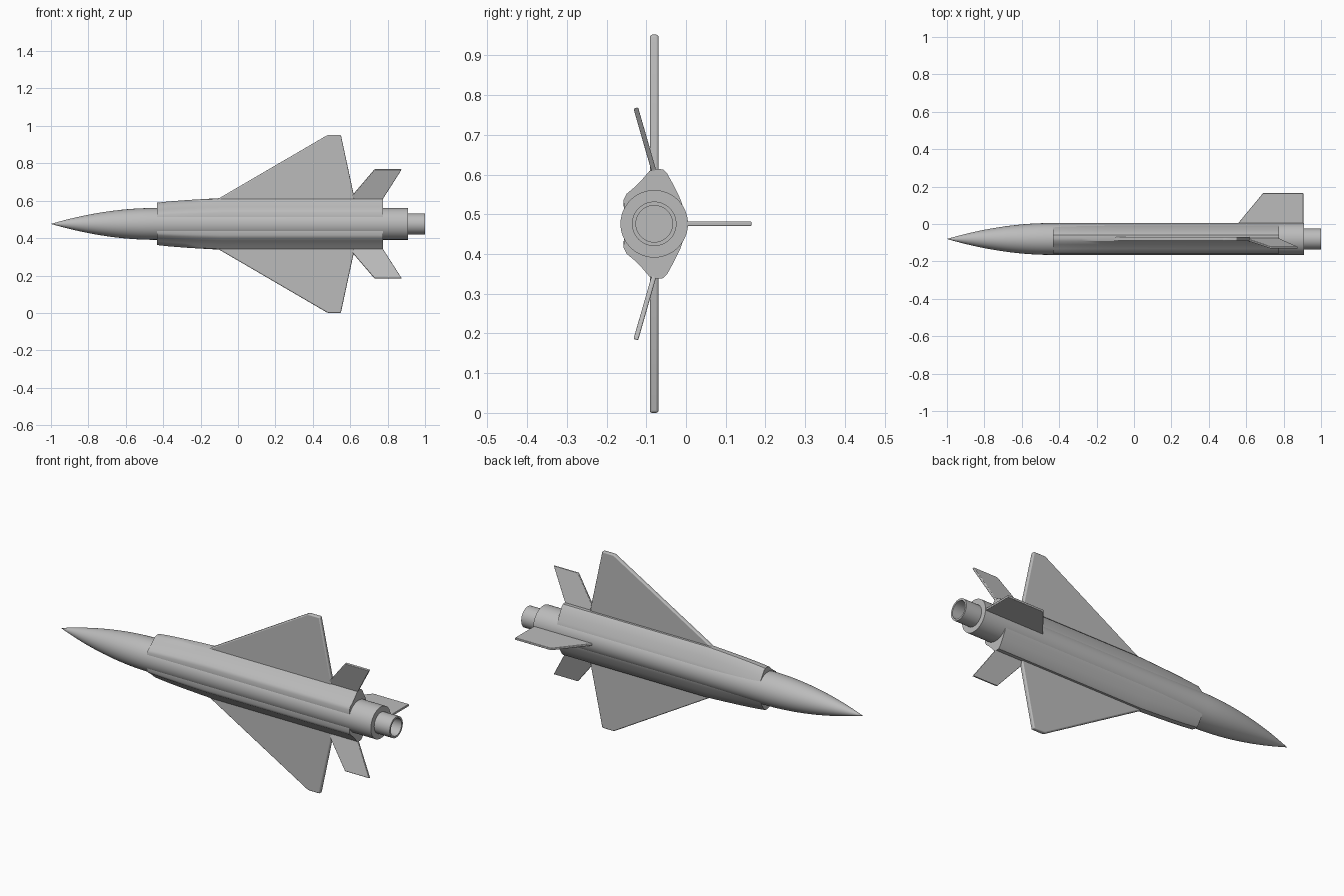
import bpy, bmesh, math
from mathutils import Vector

cube = bpy.data.objects.get("Cube")
if cube:
    bpy.data.objects.remove(cube)

AXIS = Vector((0, -0.08, 0.476))
grey = bpy.data.materials.new("plain grey")
grey.use_nodes = True
colour = (0.5, 0.5, 0.5, 1)
grey.diffuse_color = colour
grey.node_tree.nodes["Principled BSDF"].inputs["Base Color"].default_value = colour


def finish(name, bm, bevel=0, smooth=True):
    bmesh.ops.remove_doubles(bm, verts=bm.verts, dist=1e-5)
    bmesh.ops.recalc_face_normals(bm, faces=bm.faces)
    mesh = bpy.data.meshes.new(name)
    bm.to_mesh(mesh)
    bm.free()
    mesh.materials.append(grey)
    ob = bpy.data.objects.new(name, mesh)
    bpy.context.collection.objects.link(ob)
    ob.location = AXIS
    if bevel:
        mod = ob.modifiers.new("rounded edges", "BEVEL")
        mod.width, mod.segments = bevel, 3
        mod.limit_method = "ANGLE"
    if smooth:
        bpy.ops.object.select_all(action="DESELECT")
        ob.select_set(True)
        bpy.context.view_layer.objects.active = ob
        bpy.ops.object.shade_smooth_by_angle(angle=math.radians(32))
    return ob


def lathe(name, profile, sides=48):
    """Spin (x, radius) points around the long axis."""
    bm = bmesh.new()
    verts = [bm.verts.new((x, 0, r)) for x, r in profile]
    edges = [bm.edges.new(pair) for pair in zip(verts, verts[1:])]
    bmesh.ops.spin(bm, geom=verts + edges, cent=(0, 0, 0), axis=(1, 0, 0),
                   angle=math.tau, steps=sides, use_merge=True)
    return finish(name, bm)


def loft(name, rings):
    bm = bmesh.new()
    loops = [[bm.verts.new(p) for p in ring] for ring in rings]
    n = len(loops[0])
    for a, b in zip(loops, loops[1:]):
        for i in range(n):
            j = (i + 1) % n
            bm.faces.new((a[i], a[j], b[j], b[i]))
    bm.faces.new(loops[0])
    bm.faces.new(loops[-1])
    return finish(name, bm)


def fin(name, outline, thick, angle, start=0, bevel=0.003):
    """Flat plate of (x, span) points, its span turned by angle from +z."""
    span = Vector((0, math.sin(angle), math.cos(angle)))
    side = Vector((0, math.cos(angle), -math.sin(angle))) * thick / 2
    root = Vector((0, 0, start))
    bm = bmesh.new()
    a, b = ([bm.verts.new(root + Vector((x, 0, 0)) + span * s + side * k)
             for x, s in outline] for k in (-1, 1))
    bm.faces.new(a)
    bm.faces.new(b)
    for i in range(len(a)):
        j = (i + 1) % len(a)
        bm.faces.new((a[i], a[j], b[j], b[i]))
    return finish(name, bm, bevel)


# Fuselage: pointed ogive nose, then a straight tube
R = 0.085
nose = [(-1 + 0.55 * t, R * (1 - (1 - t) ** 1.9))
        for t in (i / 16 for i in range(17))]
lathe("fuselage", nose + [(0.908, R), (0.908, 0)])

# Hollow engine nozzle
lathe("nozzle", [(0.89, 0.056), (1, 0.056), (1, 0.046), (0.91, 0.046), (0.91, 0)])

# Side fairings: one lofted lozenge around the fuselage
half = [(0.075, 0.035), (0.066, 0.062), (0.05, 0.095), (0.033, 0.126),
        (0.022, 0.137), (0.005, 0.138), (-0.012, 0.133), (-0.03, 0.112),
        (-0.052, 0.09), (-0.07, 0.075), (-0.077, 0.06), (-0.076, 0.035)]
section = half + [(y, -z) for y, z in reversed(half)]
stations = [(-0.432, 0.82), (-0.37, 0.87), (-0.28, 0.92),
            (-0.18, 0.965), (-0.09, 1), (0.775, 1)]
loft("side_fairings", [[(x, y, z * s) for y, z in section] for x, s in stations])

# Delta wings and canted tailplanes, one of each per side
wing = [(-0.25, 0.05), (-0.105, 0.135), (0.48, 0.476), (0.55, 0.476),
        (0.62, 0.15), (0.62, 0.05)]
tailplane = [(0.6, -0.02), (0.6, 0.01), (0.73, 0.168), (0.875, 0.168),
             (0.775, 0.005), (0.775, -0.02)]
for label, sign in (("upper", 1), ("lower", -1)):
    turn = 0 if sign > 0 else math.pi
    fin(label + "_wing", wing, 0.022, turn, bevel=0.006)
    fin(label + "_tailplane", tailplane, 0.012,
        turn - sign * math.radians(16), sign * 0.13)

# Tail fin
fin("tail_fin", [(0.53, 0.05), (0.56, 0.088), (0.69, 0.245), (0.905, 0.245),
                 (0.905, 0.05)], 0.012, math.pi / 2)
